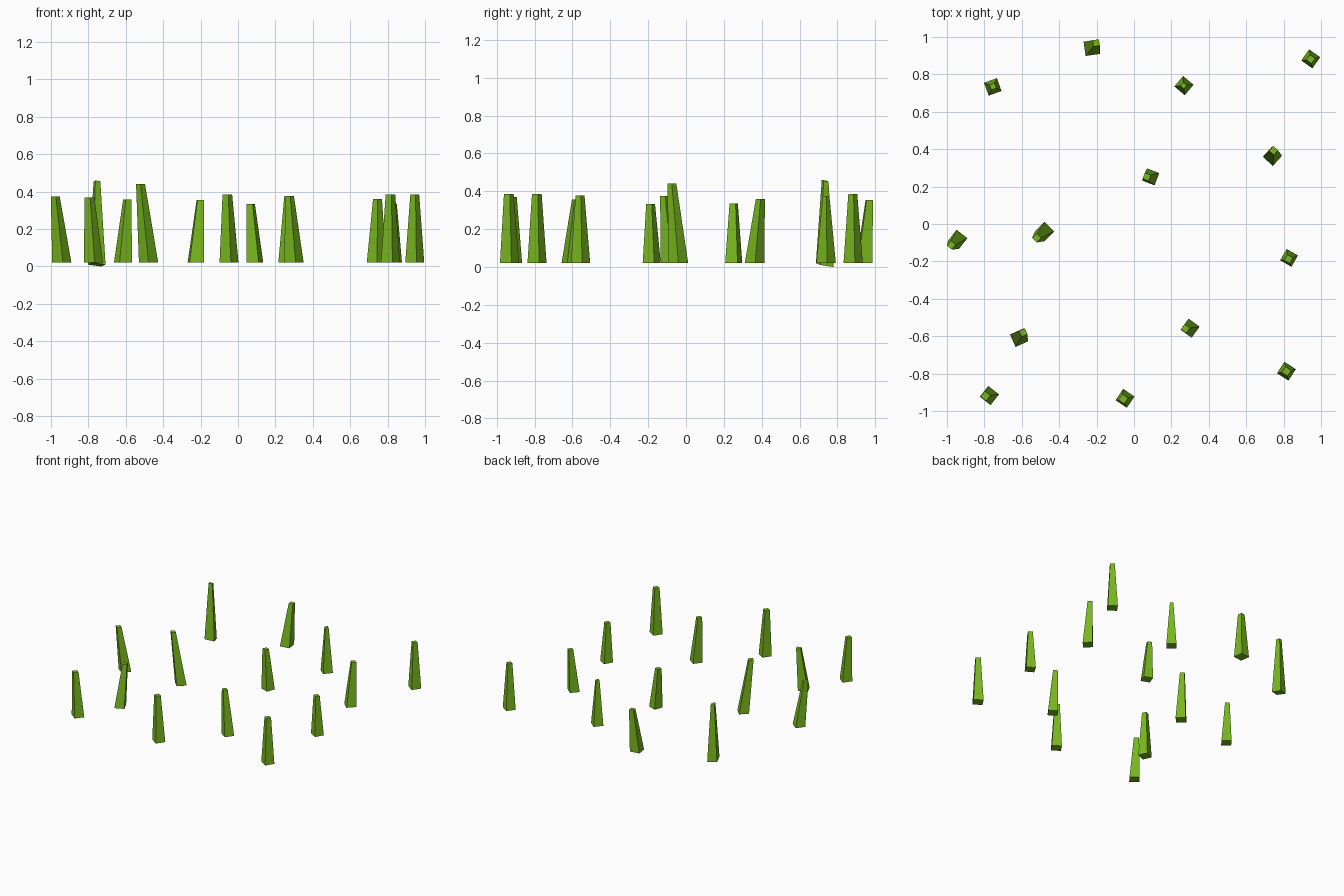
import bpy, bmesh
from math import sin, cos, radians

mat = bpy.data.materials.new("grass_green")
mat.diffuse_color = (0.19, 0.48, 0.013, 1)


def blade(i, base, top, z1, rot, s0=0.073, s1=0.034, tilt=0.0):
    """Tapered four-sided blade from a square base to a smaller, shifted top."""
    bm = bmesh.new()
    rings = []
    for (cx, cy), z, s, t in ((base, 0.02, s0, tilt), (top, z1, s1, tilt / 2)):
        ring = []
        for a in (45, 135, 225, 315):
            ang = radians(a + rot)
            r = s * 0.7071
            # a tilted base drops towards its first corner
            dz = -t * (0.5 + 0.5 * cos(radians(a - 45)))
            ring.append(bm.verts.new((cx + r * cos(ang), cy + r * sin(ang), z + dz)))
        rings.append(ring)
    lo, hi = rings
    bm.faces.new(lo[::-1])
    bm.faces.new(hi)
    for k in range(4):
        n = (k + 1) % 4
        bm.faces.new((lo[k], lo[n], hi[n], hi[k]))
    me = bpy.data.meshes.new(f"grass_blade_{i:02d}")
    bm.to_mesh(me)
    bm.free()
    me.materials.append(mat)
    ob = bpy.data.objects.new(me.name, me)
    bpy.context.collection.objects.link(ob)


# base centre, top centre, top height, rotation, extra sizes
blades = [
    ((0.945, 0.883), (0.945, 0.881), 0.385, -35, {}),
    ((0.267, 0.740), (0.265, 0.740), 0.375, -40, {"s1": 0.025}),
    ((0.740, 0.362), (0.746, 0.393), 0.36, -42, {}),
    ((0.090, 0.252), (0.068, 0.252), 0.335, -21, {"s0": 0.07}),
    ((-0.226, 0.942), (-0.202, 0.968), 0.355, 8, {"s0": 0.077}),
    ((-0.755, 0.733), (-0.754, 0.735), 0.46, 20, {"s1": 0.028, "tilt": 0.02}),
    ((-0.942, -0.082), (-0.977, -0.113), 0.374, -38, {}),
    ((-0.478, -0.040), (-0.521, -0.075), 0.44, -45, {}),
    ((-0.615, -0.609), (-0.592, -0.580), 0.357, 24, {}),
    ((-0.773, -0.917), (-0.794, -0.920), 0.37, -38, {"s1": 0.037}),
    ((-0.048, -0.932), (-0.057, -0.936), 0.385, -34, {"s1": 0.037}),
    ((0.300, -0.557), (0.275, -0.560), 0.378, -36, {}),
    ((0.815, -0.787), (0.815, -0.788), 0.385, -33, {"s1": 0.037}),
    ((0.829, -0.181), (0.826, -0.187), 0.333, -30, {"s0": 0.07}),
]
for i, (base, top, z1, rot, extra) in enumerate(blades, 1):
    blade(i, base, top, z1, rot, **extra)
